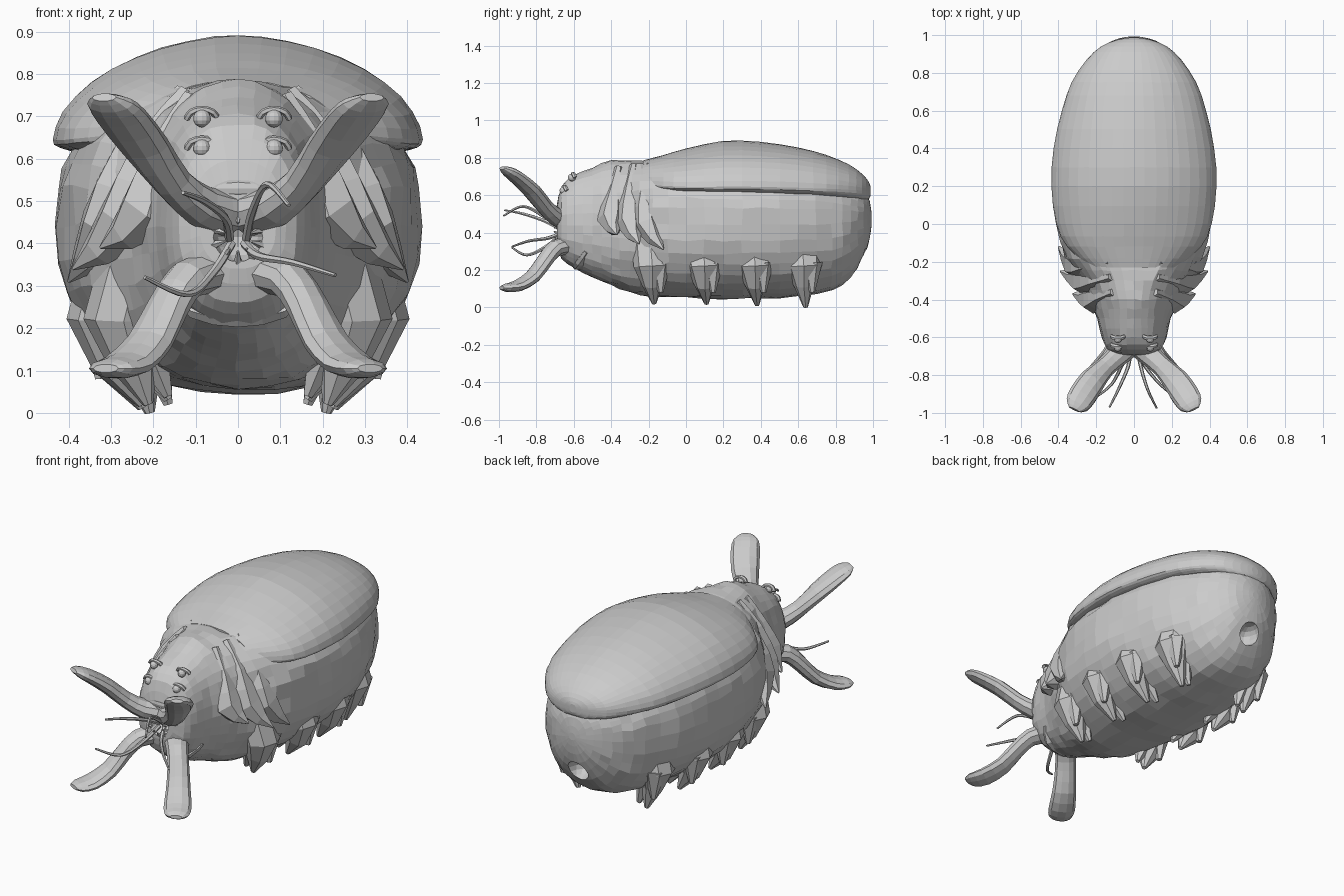
import bpy, bmesh, math, random
from mathutils import Vector

random.seed(4)


def resample(rows, steps):
    """Smooth curve through rows of numbers (Catmull-Rom)."""
    out = []
    n = len(rows)
    for i in range(n - 1):
        a, b, c, d = (rows[max(i - 1, 0)], rows[i], rows[i + 1], rows[min(i + 2, n - 1)])
        for k in range(steps):
            t = k / steps
            out.append([0.5 * (2 * q + (r - p) * t + (2 * p - 5 * q + 4 * r - s) * t * t
                               + (3 * q - p - 3 * r + s) * t ** 3)
                        for p, q, r, s in zip(a, b, c, d)])
    out.append(list(rows[-1]))
    return out


def link(name, bm, mirror):
    me = bpy.data.meshes.new(name)
    bm.to_mesh(me)
    bm.free()
    ob = bpy.data.objects.new(name, me)
    bpy.context.collection.objects.link(ob)
    if mirror:
        ob.modifiers.new("mirror", 'MIRROR').use_mirror_merge = False
    return ob


def skin(name, rings, mirror=False):
    """Join rings of points into a closed flat-shaded skin."""
    bm = bmesh.new()
    loops = [[bm.verts.new(p) for p in ring] for ring in rings]
    for a, b in zip(loops, loops[1:]):
        for i in range(len(a)):
            j = (i + 1) % len(a)
            bm.faces.new((a[i], a[j], b[j], b[i]))
    bm.faces.new(loops[0])
    bm.faces.new(loops[-1])
    bmesh.ops.recalc_face_normals(bm, faces=bm.faces)
    return link(name, bm, mirror)


def spow(v, e):
    return math.copysign(abs(v) ** e, v)


def loft(name, sections, sides, steps, n_low, jitter=0.0):
    """Rows are y, half width, bottom z, widest z, top z, upper squareness."""
    rings = []
    for y, w, lo, mid, hi, n_up in resample(sections, steps):
        ring = []
        for i in range(sides):
            a = 2 * math.pi * i / sides
            n = n_up if math.sin(a) > 0 else n_low
            c, s = spow(math.cos(a), 2 / n), spow(math.sin(a), 2 / n)
            h = hi - mid if s > 0 else mid - lo
            k = jitter * min(1, w / 0.25) ** 2
            j = [random.uniform(-k, k) for _ in range(3)]
            ring.append((w * c + j[0], y + j[1], mid + h * s + j[2]))
        rings.append(ring)
    return skin(name, rings)


def limb(name, rows, sides=8, steps=3, mirror=True, ref=(0, 0, 1)):
    """Rows are x, y, z, half width, half thickness; width is square to ref."""
    rows = resample(rows, steps)
    pts = [Vector(r[:3]) for r in rows]
    rings = []
    for i, r in enumerate(rows):
        t = (pts[min(i + 1, len(pts) - 1)] - pts[max(i - 1, 0)]).normalized()
        u = t.cross(Vector(ref)).normalized()
        v = u.cross(t)
        rings.append([pts[i] + u * r[3] * math.cos(2 * math.pi * k / sides)
                      + v * r[4] * math.sin(2 * math.pi * k / sides) for k in range(sides)])
    return skin(name, rings, mirror)


def ball(name, loc, scale, seg=14, mirror=False):
    bm = bmesh.new()
    bmesh.ops.create_uvsphere(bm, u_segments=seg, v_segments=seg // 2 + 1, radius=1)
    for v in bm.verts:
        v.co = Vector([c * s + o for c, s, o in zip(v.co, scale, loc)])
    return link(name, bm, mirror)


# Soft body with neck and head
body = loft("body", [
    (-0.69, 0.09, 0.34, 0.44, 0.55, 2.5), (-0.665, 0.14, 0.26, 0.44, 0.65, 2.5),
    (-0.60, 0.17, 0.21, 0.44, 0.705, 2.4), (-0.50, 0.195, 0.165, 0.44, 0.745, 2.2),
    (-0.40, 0.235, 0.12, 0.44, 0.785, 2.0), (-0.30, 0.28, 0.08, 0.44, 0.785, 2.1),
    (-0.18, 0.36, 0.06, 0.45, 0.775, 2.5), (0.0, 0.412, 0.055, 0.44, 0.74, 3.0),
    (0.2, 0.43, 0.045, 0.44, 0.72, 3.1), (0.4, 0.418, 0.05, 0.44, 0.72, 3.1),
    (0.6, 0.375, 0.06, 0.44, 0.71, 3.0), (0.78, 0.30, 0.09, 0.45, 0.68, 3.0),
    (0.88, 0.235, 0.16, 0.46, 0.65, 2.8), (0.95, 0.155, 0.27, 0.47, 0.62, 2.6),
    (0.982, 0.08, 0.37, 0.47, 0.57, 2.3), (0.993, 0.02, 0.45, 0.47, 0.49, 2)], 36, 2, 2.25, 0.006)

# Mouth and rear opening
for name, loc, size in (("mouth_cutter", (0, -0.71, 0.415), (0.06, 0.09, 0.06)),
                        ("rear_cutter", (0, 0.95, 0.26), (0.06, 0.10, 0.06))):
    cut = ball(name, loc, size)
    cut.hide_render = True
    cut.hide_viewport = True
    b = body.modifiers.new(name, 'BOOLEAN')
    b.operation = 'DIFFERENCE'
    b.object = cut

# Domed back shell with a slightly overhanging rim
loft("back_shell", [
    (-0.23, 0.24, 0.63, 0.66, 0.785, 2.0), (-0.12, 0.355, 0.62, 0.65, 0.815, 1.9),
    (0.0, 0.412, 0.61, 0.645, 0.85, 1.8), (0.2, 0.437, 0.605, 0.645, 0.89, 1.8),
    (0.4, 0.425, 0.60, 0.645, 0.885, 1.8), (0.6, 0.382, 0.59, 0.64, 0.855, 1.85),
    (0.75, 0.33, 0.585, 0.635, 0.815, 1.9), (0.87, 0.25, 0.575, 0.63, 0.765, 2.0),
    (0.94, 0.175, 0.57, 0.625, 0.715, 2.1), (0.975, 0.09, 0.575, 0.625, 0.675, 2.1),
    (0.987, 0.02, 0.60, 0.625, 0.645, 2.1)], 40, 2, 3.0, 0.001)

# Swept gill plates on each side of the neck, ending in spikes
for i, rows in enumerate((
        [(0.13, -0.20, 0.76), (0.25, -0.22, 0.62), (0.305, -0.21, 0.44), (0.40, -0.12, 0.31)],
        [(0.12, -0.28, 0.76), (0.205, -0.30, 0.63), (0.265, -0.30, 0.45), (0.39, -0.25, 0.34)],
        [(0.11, -0.36, 0.75), (0.17, -0.385, 0.62), (0.215, -0.40, 0.47), (0.325, -0.37, 0.39)])):
    widths = ((0.02, 0.02), (0.04, 0.045), (0.075, 0.075), (0.004, 0.004))
    limb(f"gill_plate_{i}", [p + w for p, w in zip(rows, widths)], 6, 2, ref=(1, 0, 0))

# Four pairs of stubby pointed legs, each with two side claws
for i, (y, z) in enumerate(((-0.18, 0.02), (0.10, 0.02), (0.37, 0.012), (0.63, 0.0))):
    s = (-0.04, 0, 0, -0.05)[i]
    limb(f"leg_{i}", [(0.28 + s, y - 0.01, 0.34, 0.10, 0.09), (0.31 + s, y, 0.22, 0.10, 0.095),
                      (0.285 + s, y, 0.12, 0.055, 0.06), (0.225 + s / 3, y + 0.01, z, 0.012, 0.012)],
         8, 1, ref=(1, 0, 0))
    limb(f"outer_claw_{i}", [(0.33 + s, y + 0.04, 0.24, 0.06, 0.06),
                             (0.325 + s, y + 0.045, 0.08, 0.014, 0.014)], 6, 1, ref=(1, 0, 0))
    limb(f"inner_claw_{i}", [(0.26 + s, y, 0.18, 0.065, 0.06),
                             (0.165, y + 0.015, z + 0.02, 0.012, 0.012)], 6, 1, ref=(1, 0, 0))

# Paddle-shaped mouth arms
limb("upper_paddle", [
    (0.03, -0.64, 0.47, 0.07, 0.055), (0.09, -0.70, 0.49, 0.06, 0.048),
    (0.155, -0.76, 0.545, 0.055, 0.04), (0.22, -0.83, 0.63, 0.07, 0.038),
    (0.275, -0.91, 0.70, 0.073, 0.032), (0.302, -0.955, 0.73, 0.062, 0.024),
    (0.316, -0.982, 0.745, 0.032, 0.010)], 10, 2)
limb("lower_paddle", [
    (0.06, -0.62, 0.33, 0.065, 0.05), (0.12, -0.70, 0.315, 0.055, 0.045),
    (0.165, -0.755, 0.25, 0.055, 0.04), (0.21, -0.82, 0.165, 0.062, 0.036),
    (0.262, -0.90, 0.115, 0.07, 0.03), (0.30, -0.96, 0.105, 0.06, 0.022),
    (0.312, -0.985, 0.105, 0.032, 0.010)], 10, 2)

# Thin feelers
for i, pts in enumerate((
        [(0.02, -0.66, 0.41), (0.035, -0.75, 0.48), (0.07, -0.87, 0.54), (0.12, -0.975, 0.49)],
        [(-0.02, -0.66, 0.41), (-0.03, -0.75, 0.46), (-0.08, -0.87, 0.50), (-0.13, -0.97, 0.52)],
        [(0.015, -0.66, 0.40), (0.05, -0.74, 0.37), (0.13, -0.84, 0.355), (0.23, -0.93, 0.325)],
        [(-0.015, -0.66, 0.40), (-0.06, -0.74, 0.33), (-0.12, -0.85, 0.28), (-0.22, -0.93, 0.32)])):
    radii = (0.011, 0.010, 0.008, 0.005)
    limb(f"feeler_{i}", [p + (r, r) for p, r in zip(pts, radii)], 6, 5, False)

# Eyes with brow folds
for i, (y, z) in enumerate(((-0.655, 0.625), (-0.61, 0.695))):
    ball(f"eye_{i}", (0.085, y, z), (0.021, 0.021, 0.021), 12, True)
    limb(f"brow_{i}", [(0.085 + 0.036 * math.cos(a), y + 0.018 - 0.012 * math.sin(a),
                        z + 0.022 * math.sin(a), 0.008, 0.012)
                       for a in (0, 0.8, 1.57, 2.35, 3.14)], 6, 2, ref=(0, 1, 0))

# Upper lip, chin and throat fold
ball("upper_lip", (0, -0.66, 0.53), (0.11, 0.035, 0.03))
ball("chin", (0, -0.62, 0.275), (0.04, 0.04, 0.03), 8)
limb("throat_fold", [(-0.15, -0.53, 0.30, 0.02, 0.015), (-0.10, -0.565, 0.24, 0.03, 0.02),
                     (0, -0.58, 0.22, 0.03, 0.02), (0.10, -0.565, 0.24, 0.03, 0.02),
                     (0.15, -0.53, 0.30, 0.02, 0.015)], 6, 2, False)

# Ring of teeth around the mouth
for i in range(10):
    a = 2 * math.pi * (i + 0.5) / 10
    c, s = math.cos(a), math.sin(a)
    limb(f"tooth_{i}", [(0.068 * c, -0.675, 0.415 + 0.068 * s, 0.013, 0.013),
                        (0.033 * c, -0.705, 0.415 + 0.033 * s, 0.003, 0.003)], 5, 1, False)
